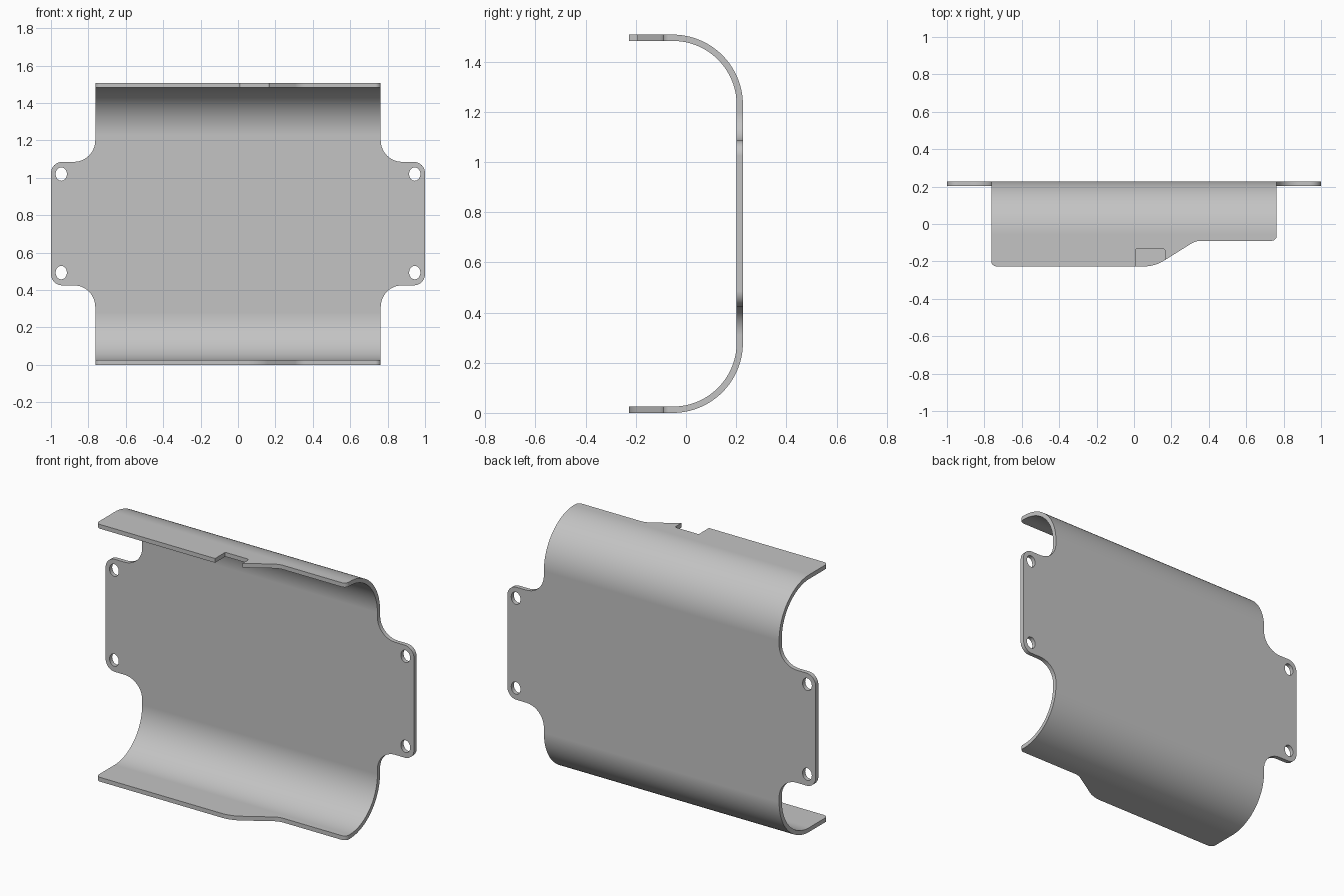
import bpy, bmesh, math
from mathutils import Vector

cube = bpy.data.objects.get("Cube")
if cube:
    bpy.data.objects.remove(cube)

H, D, T = 1.508, 0.227, 0.025     # height, half depth, sheet thickness


def rounded(corners, steps=10):
    """Outline from (a, b, radius) corners; each radius becomes a tangent arc."""
    out = []
    for i, (a, b, r) in enumerate(corners):
        p = Vector((a, b))
        if r == 0:
            out.append(p)
            continue
        u = (Vector(corners[i - 1][:2]) - p).normalized()
        v = (Vector(corners[(i + 1) % len(corners)][:2]) - p).normalized()
        half = u.angle(v) / 2
        centre = p + (u + v).normalized() * (r / math.sin(half))
        start = p + u * (r / math.tan(half)) - centre
        end = p + v * (r / math.tan(half)) - centre
        sweep = start.angle_signed(end)
        for k in range(steps + 1):
            t = -sweep * k / steps
            c, s = math.cos(t), math.sin(t)
            out.append(centre + Vector((c * start.x - s * start.y,
                                        s * start.x + c * start.y)))
    return out


def prism(name, outline, axis, lo, hi):
    """Extrude a flat outline along one axis; the outline fills the other two."""
    def place(p, d):
        xyz = [p.x, p.y]
        xyz.insert(axis, d)
        return xyz
    bm = bmesh.new()
    face = bm.faces.new([bm.verts.new(place(p, lo)) for p in outline])
    top = bmesh.ops.extrude_face_region(bm, geom=[face])["geom"]
    for v in top:
        if isinstance(v, bmesh.types.BMVert):
            v.co[axis] = hi
    bmesh.ops.recalc_face_normals(bm, faces=bm.faces)
    mesh = bpy.data.meshes.new(name)
    bm.to_mesh(mesh)
    bm.free()
    obj = bpy.data.objects.new(name, mesh)
    bpy.context.collection.objects.link(obj)
    return obj


# C-shaped sheet, running the full width
R = 0.28
section = rounded([(-0.4, 0, 0), (D, 0, R), (D, H, R), (-0.4, H, 0),
                   (-0.4, H - T, 0), (D - T, H - T, R - T),
                   (D - T, T, R - T), (-0.4, T, 0)], 24)
bracket = prism("bent_bracket", section, 0, -1.1, 1.1)

# Front outline: body with a rounded mounting tab on each side
side = [(0.763, -0.1, 0), (0.763, 0.425, 0.115), (1, 0.425, 0.06),
        (1, 1.085, 0.06), (0.763, 1.085, 0.115), (0.763, 1.6, 0)]
front = rounded(side + [(-x, z, r) for x, z, r in reversed(side)])

# Top outline: deep flange on the right, sloping to a shallow one on the left
plan = rounded([(-1.2, 0.4, 0), (-1.2, -0.1, 0), (-0.764, -0.1, 0),
                (-0.764, -D, 0.03), (0.11, -D, 0.2), (0.33, -0.09, 0.1),
                (0.764, -0.09, 0.03), (0.764, -0.02, 0), (1.2, -0.02, 0),
                (1.2, 0.4, 0)])

# Notch in the upper flange edge
notch = rounded([(0.01, -0.4, 0), (0.165, -0.4, 0), (0.165, -0.132, 0.012),
                 (0.01, -0.132, 0.005)], 5)

cutters = [("INTERSECT", prism("front_outline_cutter", front, 1, -0.6, 0.6)),
           ("INTERSECT", prism("top_outline_cutter", plan, 2, -0.3, 1.8)),
           ("DIFFERENCE", prism("notch_cutter", notch, 2, 1.3, 1.7))]

# Mounting holes
for x in (-0.945, 0.945):
    for z in (0.493, 1.02):
        ring = [Vector((x + 0.03 * math.cos(k * math.tau / 32),
                        z + 0.036 * math.sin(k * math.tau / 32)))
                for k in range(32)]
        cutters.append(("DIFFERENCE", prism("hole_cutter", ring, 1, 0.1, 0.4)))

# Cut the sheet and remove the helpers
bpy.context.view_layer.objects.active = bracket
bracket.select_set(True)
for operation, cutter in cutters:
    mod = bracket.modifiers.new("cut", "BOOLEAN")
    mod.operation, mod.solver, mod.object = operation, "EXACT", cutter
    cutter.hide_render = True
    bpy.ops.object.modifier_apply(modifier=mod.name)
    bpy.data.objects.remove(cutter)

# Smooth bends, sharp sheet edges
bpy.ops.object.shade_smooth_by_angle(angle=math.radians(30))
weighted = bracket.modifiers.new("weighted_normals", "WEIGHTED_NORMAL")
weighted.keep_sharp = True

# Plain grey metal
grey = bpy.data.materials.new("plain_grey")
grey.use_nodes = True
colour = (0.55, 0.55, 0.55, 1)
grey.diffuse_color = colour
grey.node_tree.nodes["Principled BSDF"].inputs["Base Color"].default_value = colour
bracket.data.materials.clear()
bracket.data.materials.append(grey)
